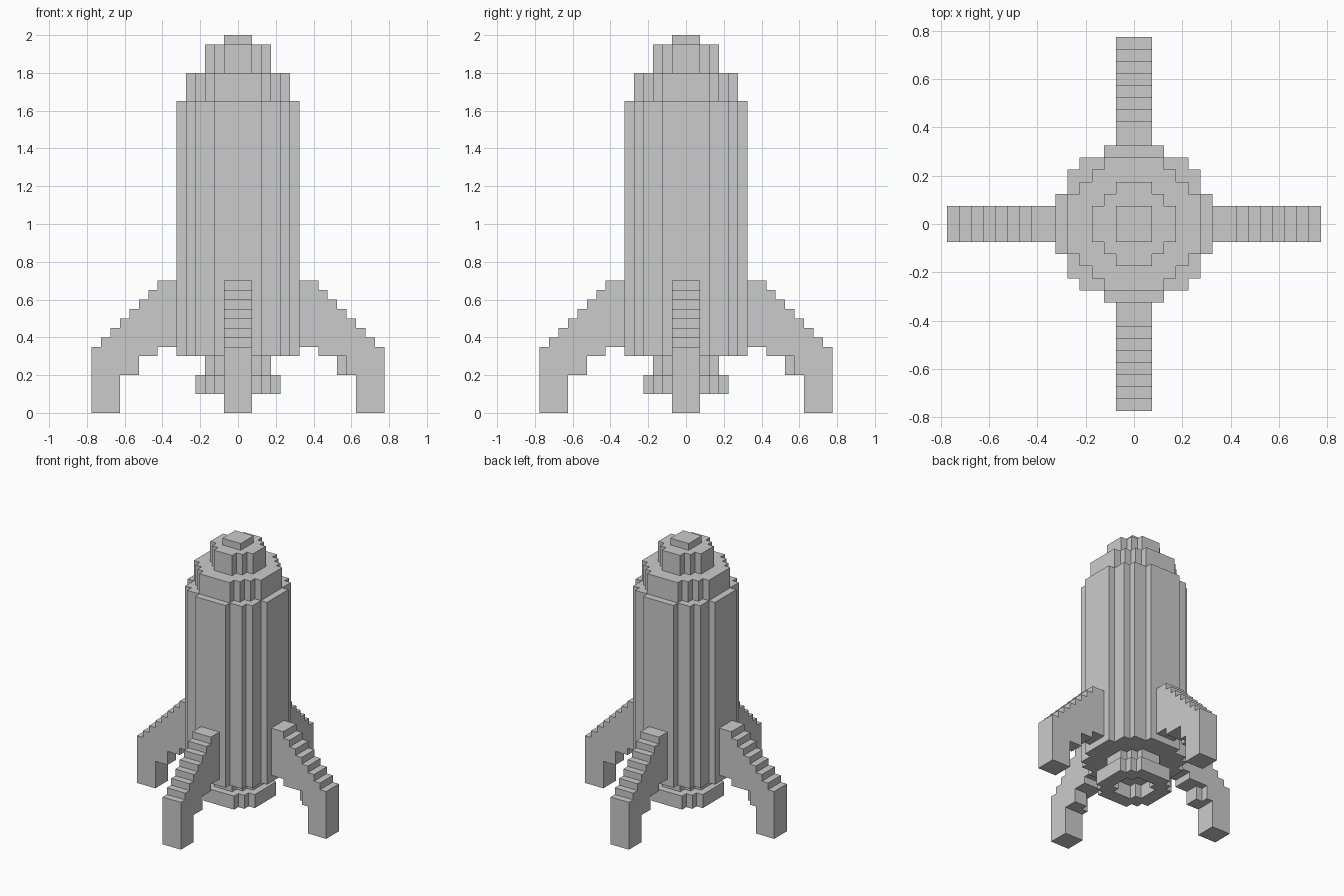
import bpy, bmesh, math
from mathutils import Vector, Matrix

if "Cube" in bpy.data.objects:
    bpy.data.objects.remove(bpy.data.objects["Cube"])

V = 0.05  # size of one grid block


def add_prism(bm, pts, offset, matrix=Matrix()):
    """Extrude a closed 3D outline along an offset."""
    face = bm.faces.new([bm.verts.new(matrix @ Vector(p)) for p in pts])
    ext = bmesh.ops.extrude_face_region(bm, geom=[face], use_keep_orig=True)
    new = [g for g in ext["geom"] if isinstance(g, bmesh.types.BMVert)]
    bmesh.ops.translate(bm, verts=new, vec=matrix.to_3x3() @ Vector(offset))


def finish(bm, name):
    bmesh.ops.recalc_face_normals(bm, faces=bm.faces)
    me = bpy.data.meshes.new(name)
    bm.to_mesh(me)
    bm.free()
    ob = bpy.data.objects.new(name, me)
    bpy.context.collection.objects.link(ob)
    return ob


def stepped_disc(name, n, z0, z1):
    """Blocky disc with a radius of n + 0.5 blocks."""
    half = [math.floor(math.sqrt((n + .5) ** 2 - j * j)) for j in range(n + 1)]
    right = []
    for j in range(-n, n + 1):
        x = (half[abs(j)] + .5) * V
        for y in ((j - .5) * V, (j + .5) * V):
            # drop points in the middle of a straight side
            if len(right) > 1 and right[-1][0] == x and right[-2][0] == x:
                right.pop()
            if not right or right[-1] != (x, y):
                right.append((x, y))
    outline = right + [(-x, y) for x, y in reversed(right)]
    bm = bmesh.new()
    add_prism(bm, [(x, y, z0) for x, y in outline], (0, 0, z1 - z0))
    return finish(bm, name)


# Fuselage and stepped nose
stepped_disc("fuselage", 6, 0.3, 1.65)
stepped_disc("nose_lower", 5, 1.65, 1.8)
stepped_disc("nose_upper", 3, 1.8, 1.95)
stepped_disc("nose_tip", 1, 1.95, 2.0)

# Engine nozzle with a hollow flared rim
stepped_disc("nozzle_throat", 3, 0.2, 0.3)
rim = stepped_disc("nozzle_rim", 4, 0.1, 0.2)
cutter = stepped_disc("nozzle_cutter", 2, 0.05, 0.25)
cutter.hide_render = True
cutter.hide_viewport = True
cut = rim.modifiers.new("hollow", "BOOLEAN")
cut.object = cutter
cut.operation = "DIFFERENCE"
cut.solver = "EXACT"

# Fin profile: stepped upper edge, then the arched underside
profile = [(0.325, 0.7)]
for i in range(8):
    x, z = 0.425 + i * V, 0.7 - i * V
    profile += [(x, z), (x, z - V if i < 7 else 0)]
profile += [(0.625, 0), (0.625, 0.2), (0.575, 0.2), (0.575, 0.3),
            (0.425, 0.3), (0.425, 0.35), (0.325, 0.35)]

# Four landing fins, each with a small inner step under the arch
for k, name in enumerate(("right", "back", "left", "front")):
    rot = Matrix.Rotation(k * math.pi / 2, 4, "Z")
    bm = bmesh.new()
    add_prism(bm, [(x, -0.075, z) for x, z in profile], (0, 0.15, 0), rot)
    step = [(0.525, 0.2), (0.575, 0.2), (0.575, 0.3), (0.525, 0.3)]
    add_prism(bm, [(x, -0.025, z) for x, z in step], (0, 0.1, 0), rot)
    finish(bm, name + "_fin")
